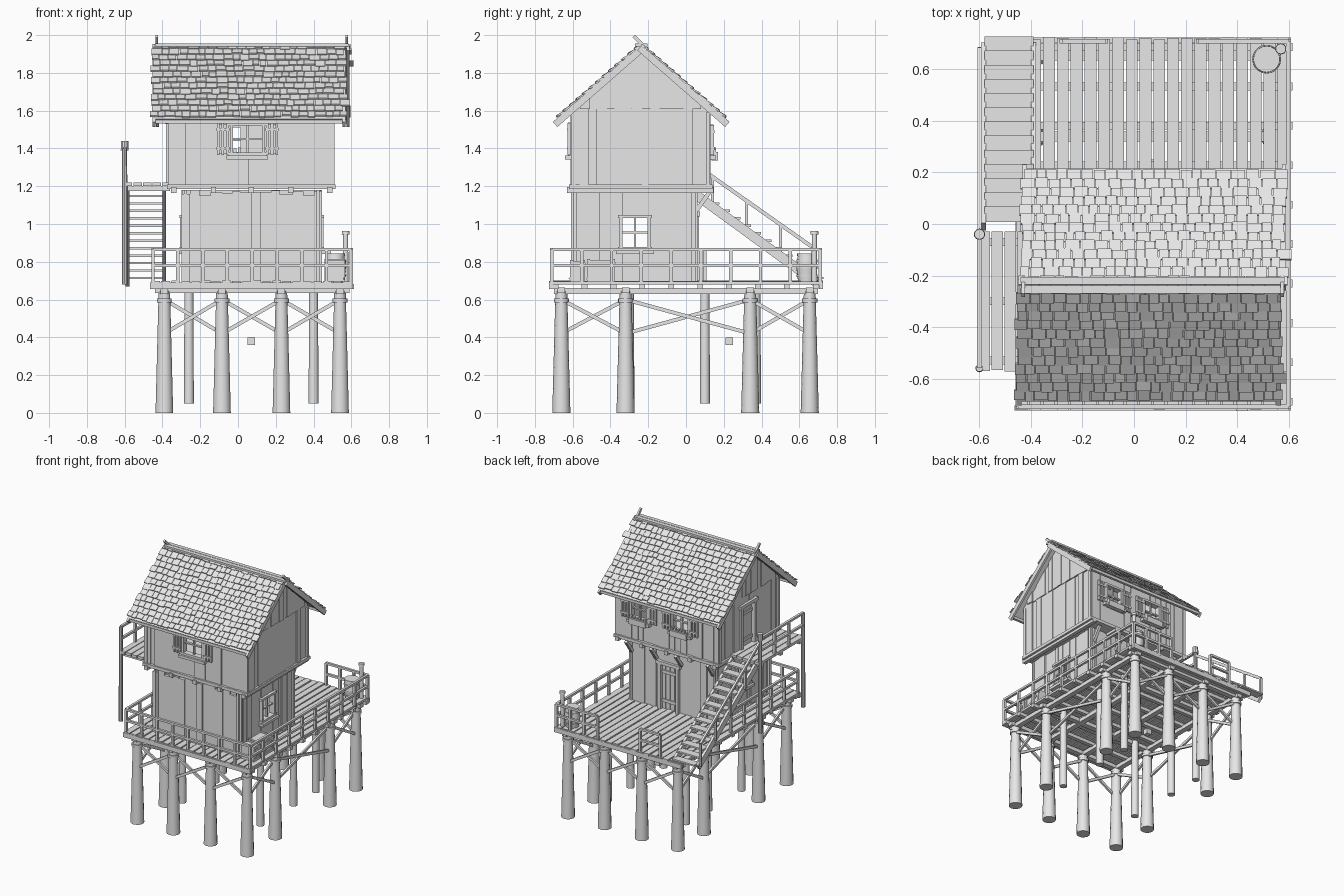
import bpy, bmesh, math, random
from mathutils import Vector, Matrix

random.seed(4)
if "Cube" in bpy.data.objects:
    bpy.data.objects.remove(bpy.data.objects["Cube"])

grey = bpy.data.materials.new("plain_grey")
grey.use_nodes = True
grey.diffuse_color = (0.8, 0.8, 0.8, 1)
grey.node_tree.nodes["Principled BSDF"].inputs["Base Color"].default_value = (0.8, 0.8, 0.8, 1)
UP = Vector((0, 0, 1))
jit = lambda a: random.uniform(-a, a)


def finish(name, bm, smooth=False):
    bmesh.ops.recalc_face_normals(bm, faces=bm.faces)
    me = bpy.data.meshes.new(name)
    bm.to_mesh(me)
    bm.free()
    me.materials.append(grey)
    ob = bpy.data.objects.new(name, me)
    bpy.context.collection.objects.link(ob)
    if smooth:
        bpy.context.view_layer.objects.active = ob
        ob.select_set(True)
        bpy.ops.object.shade_smooth_by_angle(angle=math.radians(40))
        ob.select_set(False)


def box(bm, x0, x1, y0, y1, z0, z1):
    c = Vector((x0 + x1, y0 + y1, z0 + z1)) / 2
    size = Matrix.Diagonal((x1 - x0, y1 - y0, z1 - z0, 1))
    return bmesh.ops.create_cube(bm, size=1, matrix=Matrix.Translation(c) @ size)["verts"]


def beam(bm, p, q, w, h):
    """Square timber from p to q, w sideways and h thick."""
    p, q = Vector(p), Vector(q)
    d = (q - p).normalized()
    side = d.cross(UP).normalized() if abs(d.z) < 0.99 else Vector((1, 0, 0))
    rot = Matrix((side, d.cross(side), d)).transposed().to_4x4()
    size = Matrix.Diagonal((w, h, (q - p).length, 1))
    bmesh.ops.create_cube(bm, size=1, matrix=Matrix.Translation((p + q) / 2) @ rot @ size)


def log(bm, x, y, z0, z1, r0, r1, n=14):
    bmesh.ops.create_cone(bm, cap_ends=True, segments=n, radius1=r0, radius2=r1, depth=z1 - z0,
                          matrix=Matrix.Translation((x, y, (z0 + z1) / 2)))


def on_wall(bm, axis, pos, out, u0, u1, d0, d1, z0, z1):
    """Box on a wall: u runs along it, d is depth outwards."""
    a, b = sorted((pos + out * d0, pos + out * d1))
    return box(bm, u0, u1, a, b, z0, z1) if axis == "x" else box(bm, a, b, u0, u1, z0, z1)


def wall(bm, axis, pos, out, u0, u1, z0, top, holes=(), w=0.047, ragged=0.0):
    n = round((u1 - u0) / w)
    cuts = [u0, u1] + [u0 + (i + jit(0.2)) * (u1 - u0) / n for i in range(1, n)]
    cuts = sorted(cuts + [u for h in holes for u in h[:2]])
    for a, b in zip(cuts, cuts[1:]):
        spans, m, drop, t = [(z0, None)], (a + b) / 2, random.uniform(0, ragged), jit(0.006)
        for h0, h1, hz0, hz1 in holes:
            if h0 < m < h1:
                spans = [(z0, hz0), (hz1, None)] if hz0 > z0 else [(hz1, None)]
        for lo, hi in spans:
            verts = on_wall(bm, axis, pos, out, a, b, -0.02, t, lo, hi or lo + 0.01)
            for v in verts:
                if hi is None and v.co.z > lo + 0.005:
                    v.co.z = top(v.co.x if axis == "x" else v.co.y) - drop


def window(name, axis, pos, out, c, w, z0, z1, shutters=True, planter=False):
    bm = bmesh.new()
    put = lambda *a: on_wall(bm, axis, pos, out, *a)
    h, f = w / 2, 0.016
    for s in (-1, 1):
        put(c + s * h - f / 2, c + s * h + f / 2, -0.025, 0.018, z0, z1)
    for z in (z0, z1):
        put(c - h - f, c + h + f, -0.025, 0.02, z - f / 2, z + f / 2)
    put(c - 0.005, c + 0.005, -0.015, 0.003, z0, z1)
    put(c - h, c + h, -0.015, 0.003, (z0 + z1) / 2 - 0.005, (z0 + z1) / 2 + 0.005)
    put(c - h - 0.025, c + h + 0.025, 0, 0.035, z0 - 0.028, z0 - 0.008)
    if shutters:
        for s in (-1, 1):
            m = c + s * (h + 0.045)
            put(m - 0.03, m + 0.03, 0.006, 0.012, z0, z1)
            for k in (-1, 0, 1):
                put(m + k * 0.025 - 0.007, m + k * 0.025 + 0.007, 0.006, 0.022, z0 - 0.004, z1 + 0.004)
            for z in (z0 + 0.03, z1 - 0.03):
                put(m - 0.035, m + 0.035, 0.01, 0.026, z - 0.007, z + 0.007)
    if planter:
        put(c - h, c + h, 0.01, 0.045, z0 - 0.035, z0 + 0.01)
        for i in range(6):
            u = c - h + (i + 0.5) * w / 6
            put(u - 0.008, u + 0.008, 0.015, 0.035, z0, z0 + 0.025 + jit(0.01))
    finish(name, bm)


# Stilts with collars
XS, YS = (-0.39, -0.085, 0.23, 0.54), (-0.66, -0.32, 0.34, 0.655)
bm = bmesh.new()
rim = [(x, y) for x in XS for y in YS if x in (XS[0], XS[3]) or y in (YS[0], YS[3])]
for x, y in rim:
    log(bm, x, y, 0, 0.645, 0.048, 0.031)
    log(bm, x, y, 0.585, 0.605, 0.04, 0.04)
for x in (-0.26, 0.40):
    for y in (-0.3, 0.1, 0.37):
        log(bm, x, y, 0.05, 0.66, 0.027, 0.024)
finish("stilts", bm, True)

# Crossed braces
bm = bmesh.new()
for s in (0, 3):
    for i in range(3):
        for za, zb, o in ((0.6, 0.42, 0.008), (0.42, 0.6, -0.008)):
            beam(bm, (XS[i], YS[s] + o, za), (XS[i + 1], YS[s] + o, zb), 0.014, 0.02)
            beam(bm, (XS[s] + o, YS[i], za), (XS[s] + o, YS[i + 1], zb), 0.014, 0.02)
finish("cross_braces", bm)
bm = bmesh.new()
box(bm, 0.05, 0.09, 0.21, 0.25, 0.36, 0.40)
finish("hanging_block", bm)

# Deck frame and boards
bm = bmesh.new()
for x in XS:
    box(bm, x - 0.02, x + 0.02, -0.7, 0.7, 0.63, 0.66)
for y in YS:
    box(bm, -0.44, 0.59, y - 0.02, y + 0.02, 0.635, 0.665)
for i in range(10):
    y = -0.69 + i * 0.153
    box(bm, -0.455, 0.615, y - 0.015, y + 0.015, 0.655, 0.683)
for y in (-0.715, 0.715):
    box(bm, -0.465, 0.61, y - 0.01, y + 0.01, 0.655, 0.69)
finish("deck_frame", bm)
bm = bmesh.new()
for i in range(20):
    x = -0.46 + i * 0.0535
    box(bm, x, x + 0.046, -0.72 + jit(0.006), 0.722 + jit(0.006), 0.68, 0.698 + jit(0.003))
finish("deck_boards", bm)


# Railings
def railing(name, p, q, n, z=0.69, h=0.175):
    bm = bmesh.new()
    p, q = Vector((*p, z)), Vector((*q, z))
    for i in range(n + 1):
        a = p.lerp(q, i / n)
        beam(bm, a, a + UP * h, 0.018, 0.018)
    for t in (0.52, 1):
        beam(bm, p + UP * h * t, q + UP * h * t, 0.018, 0.016)
    finish(name, bm)


railing("front_railing", (-0.45, -0.71), (0.6, -0.71), 8)
railing("side_railing", (0.6, -0.71), (0.6, 0.71), 9)
railing("back_railing", (0.25, 0.71), (0.6, 0.71), 3)
railing("back_short_railing", (-0.28, 0.71), (-0.11, 0.71), 1)
railing("other_side_railing", (-0.45, -0.71), (-0.45, 0.1), 5)
railing("landing_railing", (-0.6, -0.56), (-0.6, -0.04), 3, 1.21, 0.19)

# Staircase and landing
bm = bmesh.new()
for x in (-0.585, -0.39):
    beam(bm, (x, 0.69, 0.69), (x, -0.01, 1.2), 0.02, 0.05)
for i in range(13):
    y, z = 0.7 - i * 0.055, 0.72 + i * 0.0395
    box(bm, -0.58, -0.39, y - 0.032, y + 0.028, z - 0.012, z)
beam(bm, (-0.6, 0.68, 0.87), (-0.6, -0.03, 1.37), 0.016, 0.02)
for y in (0.68, 0.5, 0.32, 0.14):
    z = 0.7 + (0.68 - y) * 0.71
    beam(bm, (-0.6, y, z), (-0.6, y, z + 0.17), 0.016, 0.016)
finish("staircase", bm)
bm = bmesh.new()
for i in range(5):
    x = -0.605 + i * 0.051
    box(bm, x, x + 0.045, -0.57 + jit(0.006), -0.03, 1.2, 1.22)
for y in (-0.53, -0.3, -0.07):
    box(bm, -0.6, -0.36, y - 0.015, y + 0.015, 1.175, 1.2)
for y in (-0.04, -0.56):
    log(bm, -0.6, y, 0.68, 1.4, 0.016, 0.014, 10)
log(bm, -0.6, -0.04, 1.39, 1.44, 0.022, 0.02, 10)
finish("landing", bm)

# Ground storey
flat = lambda z: (lambda u: z)
DOOR = (0.03, 0.18, 0.69, 1.05)
SIDE = (-0.34, -0.2, 0.87, 1.04)
bm = bmesh.new()
wall(bm, "x", -0.6, -1, -0.3, 0.445, 0.69, flat(1.18), w=0.055, ragged=0.03)
wall(bm, "x", 0.05, 1, -0.3, 0.445, 0.69, flat(1.18), [DOOR])
wall(bm, "y", 0.435, 1, -0.61, 0.06, 0.69, flat(1.18), [SIDE])
wall(bm, "y", -0.29, -1, -0.61, 0.06, 0.69, flat(1.18), [SIDE])
finish("lower_walls", bm)
window("lower_window", "y", 0.435, 1, -0.27, 0.15, 0.87, 1.04, False)
window("lower_window_opposite", "y", -0.29, -1, -0.27, 0.15, 0.87, 1.04, False)


def door(name, axis, pos, out, u0, u1, z0, z1):
    bm = bmesh.new()
    put = lambda *a: on_wall(bm, axis, pos, out, *a)
    w = (u1 - u0) / 4
    for i in range(4):
        put(u0 + i * w, u0 + i * w + w - 0.003, -0.02, -0.008, z0, z1)
    for z in (z0 + 0.07, z1 - 0.07):
        put(u0, u1, -0.01, 0, z - 0.012, z + 0.012)
    for u in (u0, u1):
        put(u - 0.012, u + 0.012, -0.02, 0.02, z0, z1)
    put(u0 - 0.025, u1 + 0.025, -0.02, 0.024, z1 - 0.01, z1 + 0.015)
    finish(name, bm)


door("lower_door", "x", 0.05, 1, *DOOR)

# Upper floor with joist ends and struts
bm = bmesh.new()
box(bm, -0.375, 0.515, -0.62, 0.14, 1.185, 1.208)
for x in (-0.34, -0.13, 0.07, 0.28, 0.485):
    box(bm, x - 0.014, x + 0.014, -0.63, 0.145, 1.165, 1.195)
for x in (-0.27, 0.0, 0.21, 0.42):
    beam(bm, (x, 0.055, 1.07), (x, 0.125, 1.17), 0.022, 0.022)
finish("upper_floor", bm)

# Upper storey with gables
RIDGE, RISE = -0.237, 0.872
slope = lambda y: 1.925 - RISE * abs(y - RIDGE)
UPDOOR = (-0.3, -0.14, 1.2, 1.54)
bm = bmesh.new()
wall(bm, "x", -0.605, -1, -0.37, 0.51, 1.2, flat(1.59), [(-0.035, 0.135, 1.37, 1.53)])
wall(bm, "x", 0.125, 1, -0.37, 0.51, 1.2, flat(1.59), [(0.23, 0.37, 1.37, 1.52), (-0.12, 0.02, 1.37, 1.52)])
for x, s, holes in ((0.502, 1, ()), (-0.362, -1, [UPDOOR])):
    wall(bm, "y", x, s, -0.61, 0.13, 1.2, slope, holes)
    wall(bm, "y", x + s * 0.008, s, -0.56, 0.08, 1.61, slope)
finish("upper_walls", bm)
window("front_window", "x", -0.605, -1, 0.05, 0.17, 1.37, 1.53)
window("back_window_left", "x", 0.125, 1, 0.3, 0.14, 1.37, 1.52, True, True)
window("back_window_right", "x", 0.125, 1, -0.05, 0.14, 1.37, 1.52, True, True)
door("upper_door", "y", -0.362, -1, *UPDOOR)

# Roof boards, shingles and ridge
bm, frame = bmesh.new(), bmesh.new()
ROWS, TOP = 13, 1.94
for s in (-1, 1):
    shift = 0.01 * s
    at = lambda x, t, up: Vector((x, RIDGE + s * 0.447 * (1 - t), TOP - 0.39 * (1 - t) + up))
    mid = 0.069 + shift
    beam(frame, at(mid, 0, 0), at(mid, 1, 0), 1.01, 0.014)
    for x in (-0.435 + shift, 0.572 + shift):
        beam(frame, at(x, -0.02, -0.015), at(x, 1.02, -0.015), 0.016, 0.036)
    beam(frame, at(-0.43 + shift, 0.01, -0.012), at(0.57 + shift, 0.01, -0.012), 0.02, 0.02)
    for r in range(ROWS):
        x = -0.45 + shift + jit(0.012)
        while x < 0.555 + shift:
            w = random.uniform(0.035, 0.06)
            t = r / ROWS + jit(0.008)
            beam(bm, at(x + w / 2, t, 0.019 + jit(0.003)), at(x + w / 2, min((r + 1.15) / ROWS, 1), 0.01),
                 w - 0.003, 0.009)
            x += w
finish("shingles", bm)
for s in (-1, 1):
    beam(frame, (-0.44, RIDGE + s * 0.017, 1.948), (0.585, RIDGE + s * 0.017, 1.948), 0.03, 0.014)
for x in (-0.43, 0.575):
    beam(frame, (x, RIDGE + 0.03, 1.925), (x, RIDGE - 0.04, 1.995), 0.014, 0.018)
finish("roof_frame", frame)

# Barrel, lamp post and crates
bm = bmesh.new()
for z0, z1, a, b in ((0.69, 0.77, 0.046, 0.056), (0.77, 0.84, 0.056, 0.047), (0.72, 0.732, 0.055, 0.056),
                     (0.8, 0.812, 0.056, 0.055), (0.83, 0.845, 0.052, 0.051)):
    log(bm, 0.515, 0.64, z0, z1, a, b, 20)
finish("barrel", bm, True)
bm = bmesh.new()
log(bm, 0.57, 0.68, 0.69, 0.95, 0.015, 0.014, 10)
log(bm, 0.57, 0.68, 0.945, 0.962, 0.022, 0.02, 10)
finish("mooring_post", bm, True)
bm = bmesh.new()
for y, w, h in ((-0.45, 0.15, 0.115), (-0.575, 0.08, 0.11)):
    a, b, z = y - w / 2, y + w / 2, 0.695 + h
    box(bm, 0.465, 0.56, a, b, 0.695, z)
    for u in (a + 0.008, b - 0.008):
        box(bm, 0.458, 0.567, u - 0.008, u + 0.008, 0.695, z + 0.004)
    for v in (0.705, z - 0.01):
        box(bm, 0.458, 0.567, a, b, v - 0.008, v + 0.008)
    beam(bm, (0.562, a, 0.705), (0.562, b, z - 0.01), 0.008, 0.016)
finish("crates", bm)
